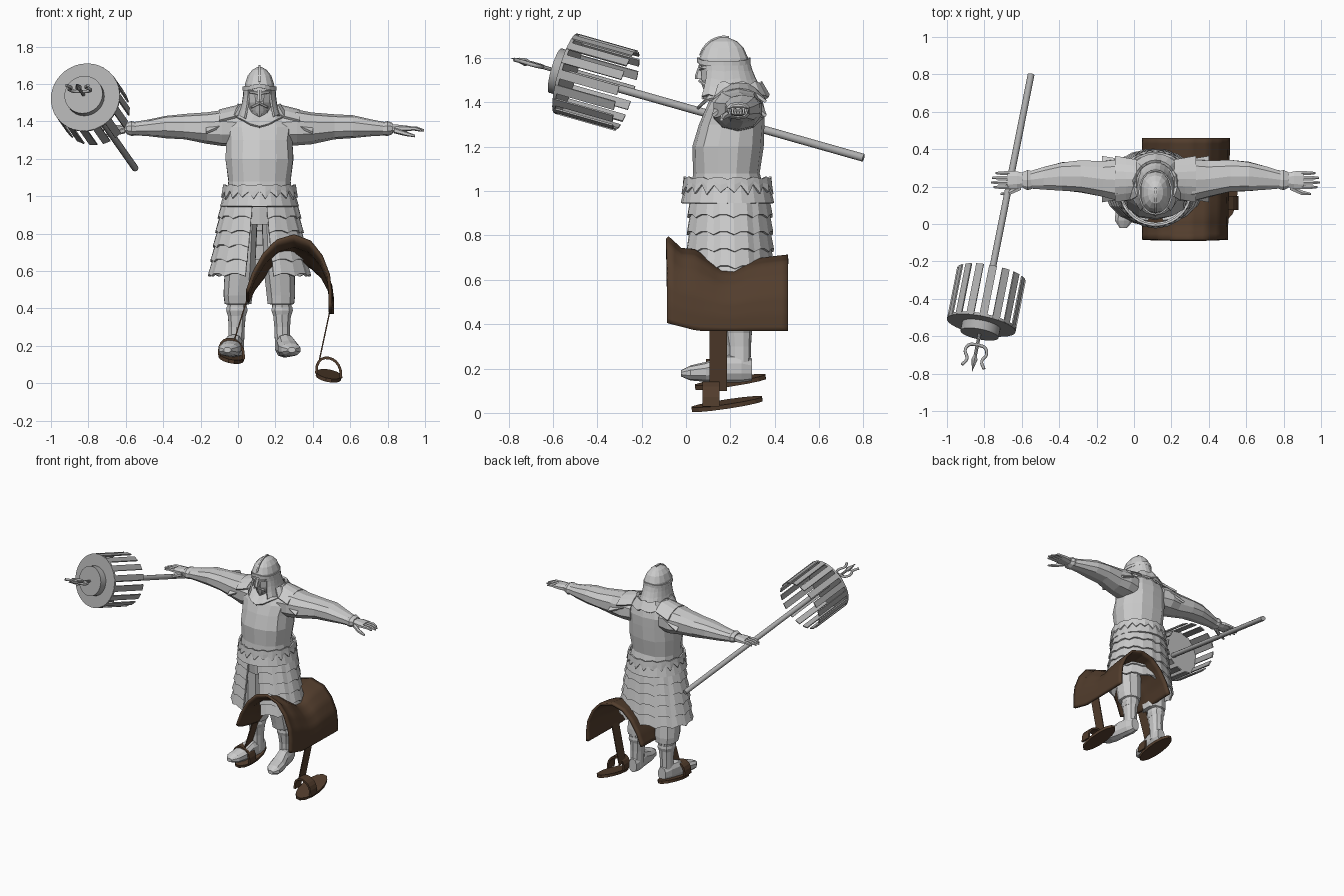
import bpy, bmesh, math, random
from mathutils import Vector, Matrix

random.seed(4)
cube = bpy.data.objects.get("Cube")
if cube:
    bpy.data.objects.remove(cube, do_unlink=True)
MID = 0.115  # body centre line


def material(name, rgb):
    mat = bpy.data.materials.new(name)
    mat.use_nodes = True
    mat.diffuse_color = (*rgb, 1)
    mat.node_tree.nodes["Principled BSDF"].inputs["Base Color"].default_value = (*rgb, 1)
    return mat


CLAY = material("pale grey", (0.6, 0.6, 0.6))
IRON = material("iron grey", (0.42, 0.42, 0.42))
LEATHER = material("brown leather", (0.085, 0.047, 0.026))


def finish(name, bm, mat, smooth=False):
    bmesh.ops.recalc_face_normals(bm, faces=bm.faces)
    mesh = bpy.data.meshes.new(name)
    bm.to_mesh(mesh)
    bm.free()
    mesh.materials.append(mat)
    obj = bpy.data.objects.new(name, mesh)
    bpy.context.collection.objects.link(obj)
    if smooth:
        bpy.ops.object.select_all(action='DESELECT')
        obj.select_set(True)
        bpy.context.view_layer.objects.active = obj
        bpy.ops.object.shade_smooth_by_angle(angle=math.radians(40))
    return obj


def loft(name, sections, axis='z', mat=CLAY, n=12, power=0.85, jitter=0.0):
    """Skin ellipses: (position on axis, centre a, centre b, radius a, radius b)."""
    bm = bmesh.new()
    place = {'x': lambda t, a, b: (t, a, b), 'y': lambda t, a, b: (a, t, b),
             'z': lambda t, a, b: (a, b, t)}[axis]
    rings = []
    for t, ca, cb, ra, rb in sections:
        ring = []
        for i in range(n):
            ang = math.tau * (i + 0.5) / n
            c, s = math.cos(ang), math.sin(ang)
            k = 1 + random.uniform(-jitter, jitter)
            a = ca + k * ra * math.copysign(abs(c) ** power, c)
            b = cb + k * rb * math.copysign(abs(s) ** power, s)
            ring.append(bm.verts.new(place(t, a, b)))
        rings.append(ring)
    for r, q in zip(rings, rings[1:]):
        for i in range(n):
            j = (i + 1) % n
            bm.faces.new((r[i], r[j], q[j], q[i]))
    bm.faces.new(rings[0])
    bm.faces.new(rings[-1])
    return finish(name, bm, mat)


def sheet(name, f, nu, nv, thick, mat=CLAY, smooth=False):
    """Thickened surface from f(u, v) with u and v running 0 to 1."""
    bm = bmesh.new()
    grid = [[bm.verts.new(f(u / nu, v / nv)) for v in range(nv + 1)] for u in range(nu + 1)]
    for a, b in zip(grid, grid[1:]):
        for v in range(nv):
            bm.faces.new((a[v], b[v], b[v + 1], a[v + 1]))
    bmesh.ops.remove_doubles(bm, verts=bm.verts, dist=0.0005)
    obj = finish(name, bm, mat, smooth)
    mod = obj.modifiers.new("thickness", 'SOLIDIFY')
    mod.thickness, mod.offset = thick, 0
    return obj


def arc(cx, cy, rx, ry, ang):
    """Point on an ellipse, angle measured from the front (-y)."""
    return cx + rx * math.sin(ang), cy - ry * math.cos(ang)


def lerp(points, t):
    """Read a value from evenly spaced samples."""
    i = min(int(t * (len(points) - 1)), len(points) - 2)
    k = t * (len(points) - 1) - i
    return points[i] * (1 - k) + points[i + 1] * k


# Torso and hips
loft("torso", [(0.85, MID, .2, .18, .16), (1.0, MID, .19, .18, .165), (1.08, MID, .185, .17, .15),
               (1.2, MID, .19, .185, .162), (1.3, MID, .205, .18, .15), (1.37, MID, .22, .19, .135),
               (1.42, MID, .225, .17, .115), (1.48, MID, .21, .09, .08)], n=14, jitter=0.025)


# Collar folded in a V at the throat
def collar(u, v):
    ang = math.tau * u
    x, y = arc(MID, .2, .075 + .055 * v, .095 + .045 * v, ang)
    return x, y - .01 * v, 1.47 - .05 * v - .05 * max(0, math.cos(ang)) ** 4


sheet("collar", collar, 16, 2, .012)


# Sash with a scalloped, ruffled upper edge
def sash(u, v):
    ang = math.tau * u
    x, y = arc(MID, .187, .205 - .025 * v, .205 - .02 * v, ang)
    return x, y, .945 + .085 * v


def ruffle(u, v):
    k = round(u * 40) % 2
    x, y = arc(MID, .187, .19 + .012 * k * (1 - v), .192 + .012 * k * (1 - v), math.tau * u)
    return x, y, 1.065 - (1 - v) * (.035 + .035 * k) - .012 * math.sin(u * 44) ** 2


sheet("sash", sash, 20, 2, .012)
sheet("sash_ruffle", ruffle, 40, 2, .012)

# Armoured skirt of overlapping rows, open down the front
for row in range(5):
    def tier(u, v, row=row):
        h = row + v
        gap = .2 + .02 * row
        ang = gap + (math.tau - 2 * gap) * u
        lip = .012 * v + .004 * (round(u * 36) % 2)
        x, y = arc(MID, .195, .19 + .013 * h + lip, .172 + .003 * h + lip, ang)
        return x, y, .97 - .077 * h - .014 * v * (round(u * 36) % 3 == 0)
    sheet(f"skirt_row_{row + 1}", tier, 36, 1, .014)

# Head
loft("head", [(1.40, MID, .19, .06, .06), (1.46, MID, .17, .055, .085), (1.5, MID, .17, .068, .102),
              (1.55, MID, .17, .075, .105), (1.6, MID, .17, .075, .1)], n=12)
loft("nose", [(1.505, MID, .065, .019, .024), (1.52, MID, .06, .016, .02),
              (1.575, MID, .07, .009, .01)], n=6)
loft("beard", [(1.425, MID, .1, .006, .008), (1.455, MID, .1, .024, .02),
               (1.485, MID, .09, .02, .022)], n=6)
loft("moustache", [(MID - .045, .09, 1.475, .008, .006), (MID, .07, 1.497, .015, .008),
                   (MID + .045, .09, 1.475, .008, .006)], 'x', n=6)
for s, side in ((1, "left"), (-1, "right")):
    loft(side + "_brow", [(MID + s * .008, .066, 1.55, .012, .008),
                          (MID + s * .055, .082, 1.558, .012, .007)], 'x', n=6)

# Helmet with ridge, rim and neck guard
loft("helmet", [(1.565, MID, .17, .082, .112), (1.6, MID, .17, .08, .11), (1.645, MID, .17, .064, .09),
                (1.675, MID, .17, .04, .06), (1.692, MID, .17, .01, .02)], n=14)
sheet("helmet_rim", lambda u, v: (*arc(MID, .17, .087, .117, math.tau * u),
                                  1.565 + .022 * v + .015 * math.cos(math.tau * u) ** 8), 20, 1, .008)
sheet("helmet_ridge", lambda u, v: (MID, .175 - (.118 + .004 * v) * math.cos(math.pi * (.1 + .45 * u)),
                                    1.575 + (.112 + .014 * v) * math.sin(math.pi * (.1 + .45 * u))), 6, 1, .012)


def neck_guard(u, v):
    ang = .78 + (math.tau - 1.56) * u
    back = max(0, -math.cos(ang))
    x, y = arc(MID, .175, .08 + .03 * v * v, .108 + .035 * v * v, ang)
    return x, y + .035 * v * back, 1.58 - .155 * v + .01 * math.sin(u * 30) * v


sheet("neck_guard", neck_guard, 18, 4, .012)
sheet("scarf", lambda u, v: (*arc(MID, .215, .11 + .04 * v, .12 + .035 * v, 1 + (math.tau - 2) * u),
                             1.485 - .06 * v + .008 * math.sin(u * 40)), 18, 2, .016)

# Limbs, mirrored about the body centre line
for s, side in ((1, "left"), (-1, "right")):
    def out(d, s=s):
        return MID + s * d

    loft(side + "_arm", [(out(.12), .23, 1.36, .11, .09), (out(.2), .235, 1.365, .115, .095),
                         (out(.28), .24, 1.365, .1, .085), (out(.4), .255, 1.37, .088, .068),
                         (out(.5), .255, 1.372, .08, .06), (out(.6), .245, 1.365, .062, .045),
                         (out(.68), .235, 1.36, .046, .034)], 'x', n=10, jitter=0.04)
    loft(side + "_cuff", [(out(.66), .235, 1.36, .05, .035), (out(.685), .235, 1.362, .056, .04),
                          (out(.71), .235, 1.362, .044, .03)], 'x', n=10)
    loft(side + "_palm", [(out(.69), .235, 1.36, .034, .024), (out(.74), .235, 1.362, .05, .022),
                          (out(.79), .235, 1.362, .052, .016)], 'x', n=8)
    for i, reach in enumerate((.085, .1, .095, .075)):
        y = .197 + .025 * i
        loft(f"{side}_finger_{i + 1}", [(out(.78), y, 1.362, .012, .013), (out(.78 + reach * .6), y, 1.362, .011, .011),
                                        (out(.78 + reach), y, 1.352, .006, .006)], 'x', n=6)
    loft(side + "_thumb", [(out(.72), .2, 1.352, .02, .016), (out(.78), .168, 1.335, .014, .013),
                           (out(.83), .16, 1.322, .007, .007)], 'x', n=6)

    # Shoulder plates, lower plate tucked beneath the upper one
    for name, start, drop in (("upper", .1, 0), ("lower", .17, .022)):
        def pad(u, v, start=start, drop=drop):
            w = 2 * v - 1
            return (out(start + .115 * u), .24 + w * (.1 + .02 * u),
                    1.485 - .06 * (start - .1) / .1 - drop * u - .028 * u - .055 * w * w)
        sheet(f"{side}_{name}_shoulder_plate", pad, 2, 6, .014)

    # Legs, trouser cuffs, boots
    loft(side + "_leg", [(.18, out(.125), .24, .042, .05), (.3, out(.122), .24, .044, .052),
                         (.42, out(.12), .235, .055, .066), (.425, out(.115), .225, .074, .084),
                         (.47, out(.115), .22, .08, .09), (.6, out(.105), .2, .085, .098),
                         (.88, out(.09), .2, .082, .12)], n=10, jitter=0.03)
    loft(side + "_foot", [(-.022, out(.172), .178, .02, .014), (.02, out(.168), .18, .052, .034),
                          (.09, out(.155), .185, .058, .045), (.17, out(.14), .2, .048, .062),
                          (.25, out(.128), .2, .046, .062), (.298, out(.122), .195, .032, .05)], 'y', n=10)
    loft(side + "_boot_top", [(.36, out(.121), .237, .05, .058), (.39, out(.121), .237, .06, .068),
                              (.41, out(.121), .237, .056, .066)], n=10)

# Saddle: arched leather with a raised front and rear
ARCH_X = (.05, .085, .14, .21, .30, .385, .445, .483, .493, .492)
ARCH_Z = (.45, .54, .63, .695, .72, .69, .62, .53, .45, .37)
LIFT = (.07, .015, .01, -.03, -.07, -.075, -.045, -.03, -.022, -.015)


def saddle(u, v):
    z = lerp(ARCH_Z, u)
    crown = max(0, (z - .37) / .35)
    return (lerp(ARCH_X, u) + .012 * v * (u > .5), -.085 + .545 * v,
            z + lerp(LIFT, v) * crown + .035 * (1 - crown) * max(0, 1 - 4 * v))


sheet("saddle", saddle, 36, 18, .018, LEATHER, True)

# Stirrups: hanging strap, hoop and oval tread
for side, top, foot, centre in (("left", (.492, .39), (.43, .1), (.485, .185, .04)),
                                ("right", (.055, .47), (-.02, .23), (-.035, .2, .14))):
    cx, cy, cz = centre
    sheet(side + "_stirrup_strap", lambda u, v: (top[0] + (foot[0] - top[0]) * u, .105 + .08 * v,
                                                 top[1] + (foot[1] - top[1]) * u), 4, 1, .007, LEATHER)
    sheet(side + "_stirrup_hoop", lambda u, v: (cx - .066 * math.cos(math.pi * u), cy - .11 + .075 * v,
                                                cz + .095 * math.sin(math.pi * u) ** .7
                                                - .012 * math.cos(math.pi * u) * -1), 10, 1, .014, LEATHER)

    def tread(u, v):
        x, y = .068 * v * math.cos(math.tau * u), .163 * v * math.sin(math.tau * u)
        return cx + x, cy + y, cz + .15 * y - .17 * x
    sheet(side + "_stirrup_tread", tread, 14, 2, .02, LEATHER)

# Parasol-like standard: built along its own z axis, then tilted into the hand
BUTT, TIP = Vector((-.55, .8, 1.15)), Vector((-.866, -.79, 1.60))
along = (TIP - BUTT).normalized()
across = along.cross(Vector((0, 0, 1))).normalized()
POSE = Matrix.Translation(BUTT) @ Matrix((across, along.cross(across), along)).transposed().to_4x4()


def rod(name, z0, z1, r0, r1, n=24):
    bm = bmesh.new()
    bmesh.ops.create_cone(bm, cap_ends=True, segments=n, radius1=r0, radius2=r1, depth=z1 - z0,
                          matrix=Matrix.Translation((0, 0, (z0 + z1) / 2)))
    finish(name, bm, IRON, True).matrix_world = POSE


rod("pole", 0, 1.45, .018, .018, 12)
rod("canopy_disc", 1.405, 1.42, .187, .187, 32)
rod("canopy_hub", 1.42, 1.47, .104, .104, 32)
rod("spike_stem", 1.46, 1.6, .009, .009, 8)
rod("spike_head", 1.59, 1.612, .009, .018, 6)
rod("spike_tip", 1.612, 1.68, .018, .001, 6)

# Hanging slats around the rim
SLATS = 16
for i in range(SLATS):
    bm = bmesh.new()
    bmesh.ops.create_cube(bm, size=1, matrix=Matrix.Rotation(math.tau * i / SLATS, 4, 'Z')
                          @ Matrix.Translation((.183, 0, 1.275)) @ Matrix.Diagonal((.008, .042, .285, 1)))
    finish(f"slat_{i + 1}", bm, IRON).matrix_world = POSE

# Side prongs of the trident
curve = bpy.data.curves.new("side_prongs", 'CURVE')
curve.dimensions, curve.bevel_depth, curve.bevel_resolution, curve.resolution_u = '3D', .009, 1, 4
curve.use_fill_caps = True
for s in (1, -1):
    line = curve.splines.new('BEZIER')
    path = ((0, 1.53), (.045, 1.54), (.058, 1.575), (.04, 1.615), (.06, 1.655))
    line.bezier_points.add(len(path) - 1)
    for p, (x, z) in zip(line.bezier_points, path):
        p.co = (s * x, 0, z)
        p.handle_left_type = p.handle_right_type = 'AUTO'
curve.materials.append(IRON)
prongs = bpy.data.objects.new("side_prongs", curve)
bpy.context.collection.objects.link(prongs)
prongs.matrix_world = POSE
